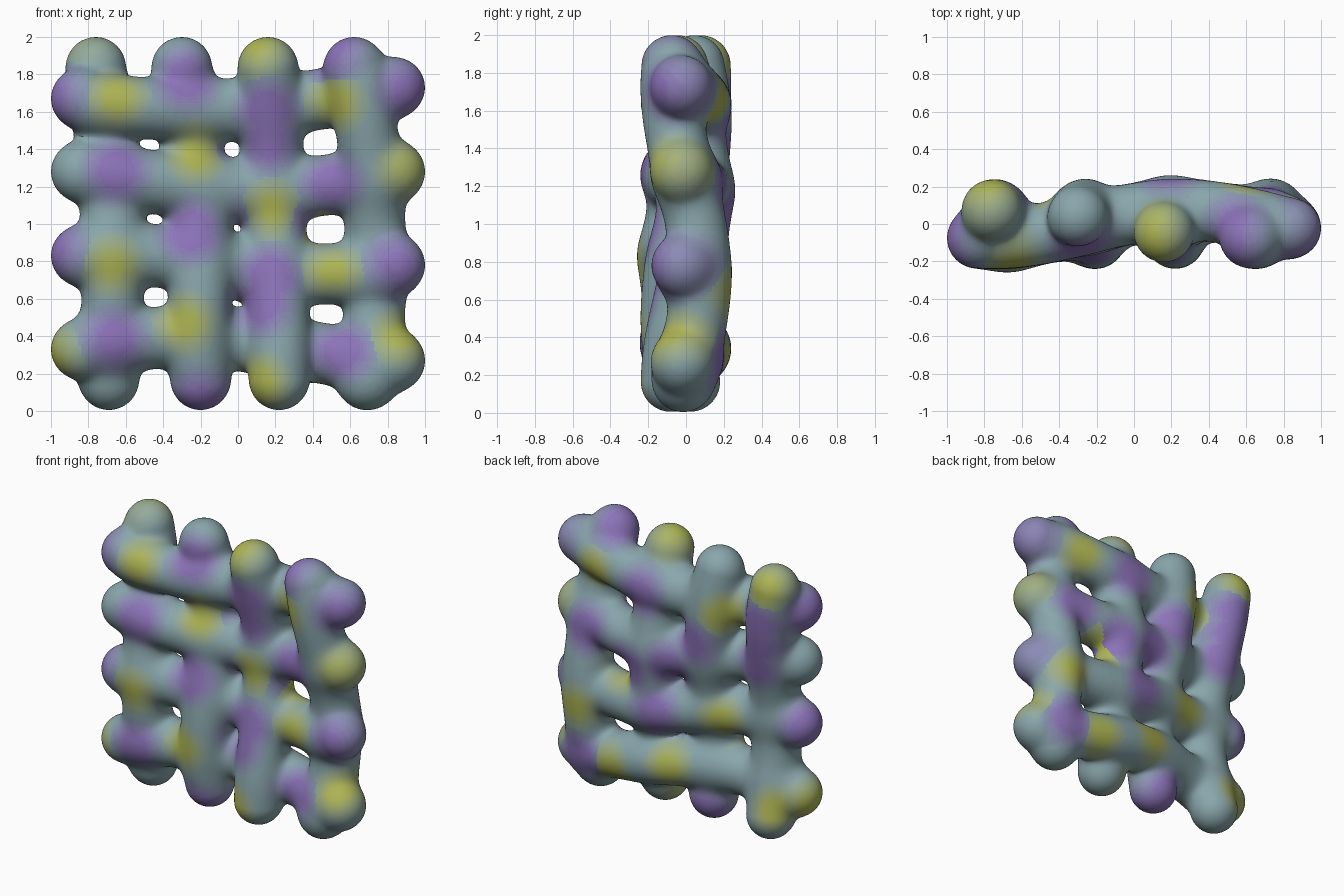
import bpy, bmesh, math
from mathutils import Vector, Matrix, kdtree

if "Cube" in bpy.data.objects:
    bpy.data.objects.remove(bpy.data.objects["Cube"])

R, K, A = 0.159, 0.032, 0.08
COLS_X = (-0.72, -0.22, 0.18, 0.70)
# heights of each horizontal strand: left end, four crossings, right end
ROW_Z = ((1.67, 1.64, 1.61, 1.63, 1.71, 1.73),
         (1.28, 1.26, 1.20, 1.18, 1.24, 1.28),
         (0.83, 0.84, 0.81, 0.74, 0.74, 0.78),
         (0.33, 0.36, 0.40, 0.35, 0.27, 0.27))
# x of each vertical strand: top end, four crossings, bottom end
COL_X = ((-0.76, -0.73, -0.69, -0.67, -0.68, -0.69),
         (-0.30, -0.27, -0.23, -0.20, -0.21, -0.20),
         (0.16, 0.175, 0.19, 0.21, 0.22, 0.22),
         (0.62, 0.65, 0.72, 0.735, 0.72, 0.69))
# wave phase of each vertical strand, in half turns
COL_PHASE = (1.05, 0.82, 0.45, 0.03)


def spline(pts, n=24):
    """Smooth path through the given points."""
    p = [2 * pts[0] - pts[1]] + pts + [2 * pts[-1] - pts[-2]]
    out = []
    for i in range(1, len(p) - 2):
        a, b, c, d = p[i - 1:i + 3]
        for s in range(n):
            t = s / n
            out.append(0.5 * (2 * b + (c - a) * t + (2 * a - 5 * b + 4 * c - d) * t * t
                              + (3 * b - a - 3 * c + d) * t ** 3))
    return out + [pts[-1]]


# strand centre lines: drawn in the front plane, then waved in depth
strands = []
for r in range(4):
    xs = (-0.84,) + COLS_X + (0.84,)
    path = spline([Vector((x, 0, z)) for x, z in zip(xs, ROW_Z[r])])
    for p in path:
        p.y = A * math.sin(math.pi * (p.x + 0.25))
    strands.append(path)
for c in range(4):
    zs = [1.84] + [ROW_Z[r][c + 1] for r in range(4)] + [0.165]
    path = spline([Vector((x, 0, z)) for x, z in zip(COL_X[c], zs)])
    for p in path:
        p.y = A * math.sin(math.pi * (1.2 - p.z + COL_PHASE[c]))
    strands.append(path)

# rough union: round beads along every strand, fused by a voxel remesh
bm = bmesh.new()
for path in strands:
    last = None
    for p in path:
        if last is None or (p - last).length > 0.035 or p is path[-1]:
            bmesh.ops.create_icosphere(bm, subdivisions=2, radius=R + 0.012,
                                       matrix=Matrix.Translation(p))
            last = p
me = bpy.data.meshes.new("woven_lattice")
bm.to_mesh(me)
bm.free()
ob = bpy.data.objects.new("woven_lattice", me)
bpy.context.collection.objects.link(ob)
bpy.context.view_layer.objects.active = ob
ob.select_set(True)
mod = ob.modifiers.new("fuse", 'REMESH')
mod.mode = 'VOXEL'
mod.voxel_size = 0.018
bpy.ops.object.modifier_apply(modifier="fuse")
me = ob.data

# pull the skin onto a soft blend of all strands, giving filleted crossings
trees = []
for path in strands:
    t = kdtree.KDTree(len(path))
    for i, p in enumerate(path):
        t.insert(p, i)
    t.balance()
    trees.append(t)
for v in me.vertices:
    p = v.co.copy()
    for _ in range(5):
        total, grad = 0.0, Vector()
        for t in trees:
            q, _i, d = t.find(p)
            if d < R + 0.3:
                w = math.exp(-(d - R) / K)
                total += w
                grad += (p - q) * (w / max(d, 1e-6))
        if total == 0.0:
            break
        dist = -K * math.log(total)
        grad /= total
        step = grad * (-dist / max(grad.length_squared, 0.15))
        if step.length > 0.03:
            step.length = 0.03
        p += step
    v.co = p

# colour patches: (x, z), on the front and on the back
PURPLE_F = ((-0.95, 1.67), (-0.27, 1.78), (0.16, 1.60), (0.16, 1.44), (0.54, 1.90),
            (0.88, 1.72), (-0.65, 1.28), (0.50, 1.22), (-0.25, 0.96), (0.17, 0.72),
            (0.12, 0.58), (0.85, 0.78), (-0.94, 0.85), (-0.66, 0.38), (-0.20, 0.08),
            (0.55, 0.32))
GREEN_F = ((-0.65, 1.67), (0.12, 1.92), (0.52, 1.65), (-0.22, 1.38), (0.88, 1.30),
           (0.18, 1.08), (-0.67, 0.78), (0.50, 0.75), (-0.28, 0.47), (0.86, 0.38),
           (0.12, 0.15), (-0.95, 0.30))
PURPLE_B = ((-0.72, 1.62), (-0.70, 1.46), (0.66, 1.20), (0.30, 1.05), (-0.20, 1.35),
            (0.72, 0.28), (0.0, 1.12), (-0.66, 1.28), (0.10, 0.76), (-0.22, 0.10),
            (0.2, 1.6))
GREEN_B = ((0.73, 0.65), (0.0, 0.39), (-0.42, 1.58), (0.41, 0.98), (-0.38, 0.80),
           (-0.80, 0.27), (0.60, 1.64), (-0.78, 1.88), (0.45, 0.27))


def depth(x, z, y):
    """Patches on the rounded strand ends wrap most of the way round."""
    return 0.35 * y if abs(x) > 0.84 or z > 1.89 or z < 0.12 else y


spots = [(x, depth(x, z, y), z, k)
         for y, lists in ((-0.17, (PURPLE_F, GREEN_F)), (0.17, (PURPLE_B, GREEN_B)))
         for k, l in enumerate(lists) for x, z in l]
BASE = Vector((0.25, 0.38, 0.41))
TINTS = (Vector((0.26, 0.17, 0.48)), Vector((0.42, 0.46, 0.09)))
LEVELS = 7


def add_mat(name, col):
    m = bpy.data.materials.new(name)
    m.diffuse_color = (*col, 1.0)
    m.use_nodes = True
    m.node_tree.nodes["Principled BSDF"].inputs["Base Color"].default_value = m.diffuse_color
    me.materials.append(m)


me.materials.clear()
add_mat("grey_teal", BASE)
for k, name in enumerate(("purple", "green")):
    for i in range(1, LEVELS + 1):
        add_mat(f"{name}_{i}", BASE.lerp(TINTS[k], i / LEVELS))
for f in me.polygons:
    c = f.center
    best, kind = 9.0, 0
    for x, y, z, k in spots:
        d = math.sqrt((c.x - x) ** 2 + 0.5 * (c.y - y) ** 2 + (c.z - z) ** 2) + 0.025 * k
        if d < best:
            best, kind = d, k
    level = round(LEVELS * min(1.0, max(0.0, (0.225 - best) / 0.13)))
    f.material_index = 0 if level == 0 else kind * LEVELS + level

bpy.ops.object.shade_smooth()
